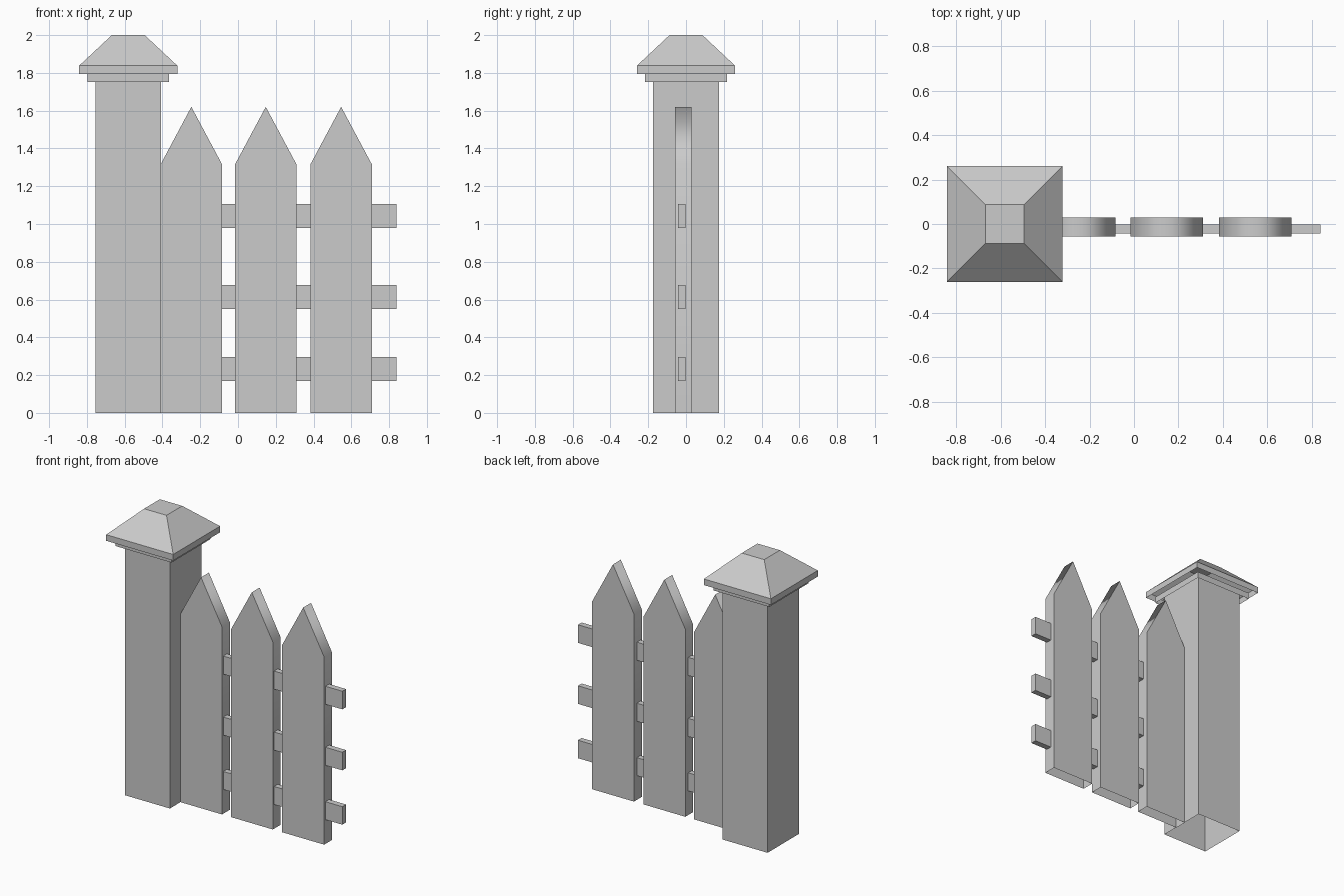
import bpy, bmesh

if "Cube" in bpy.data.objects:
    bpy.data.objects.remove(bpy.data.objects["Cube"])


def finish(name, bm):
    mesh = bpy.data.meshes.new(name)
    bm.to_mesh(mesh)
    bm.free()
    obj = bpy.data.objects.new(name, mesh)
    bpy.context.collection.objects.link(obj)
    return obj


def square_loft(name, levels, cx, close_top=False):
    """Square rings (half size, z) joined by walls; underside stays open."""
    bm = bmesh.new()
    rings = [[bm.verts.new((cx + sx * h, sy * h, z))
              for sx, sy in ((-1, -1), (1, -1), (1, 1), (-1, 1))]
             for h, z in levels]
    for a, b in zip(rings, rings[1:]):
        for i in range(4):
            j = (i + 1) % 4
            bm.faces.new((a[i], a[j], b[j], b[i]))
    if close_top:
        bm.faces.new(rings[-1])
    return finish(name, bm)


def picket(name, cx, half=0.163, shoulder=1.315, tip=1.62, y0=-0.057, y1=0.03):
    """Pointed board with an open foot and softly shaded edge strip."""
    outline = [(half, 0), (half, shoulder), (0, tip), (-half, shoulder), (-half, 0)]
    bm = bmesh.new()
    front = [bm.verts.new((cx + x, y0, z)) for x, z in outline]
    back = [bm.verts.new((cx + x, y1, z)) for x, z in outline]
    bm.faces.new(front[::-1])
    bm.faces.new(back)
    for i in range(4):
        bm.faces.new((front[i], front[i + 1], back[i + 1], back[i])).smooth = True
    bmesh.ops.recalc_face_normals(bm, faces=bm.faces)
    # Keep the board's front and back outlines crisp
    for e in bm.edges:
        if abs(e.verts[0].co.y - e.verts[1].co.y) < 1e-5:
            e.smooth = False
    return finish(name, bm)


def box(name, lo, hi):
    bm = bmesh.new()
    bmesh.ops.create_cube(bm, size=1)
    for v in bm.verts:
        v.co = [a + (c + 0.5) * (b - a) for a, b, c in zip(lo, hi, v.co)]
    return finish(name, bm)


# Post with collar and pyramid cap
POST_X = -0.581
square_loft("post", [(0.174, 0), (0.174, 1.795)], POST_X)
square_loft("post_collar", [(0.217, 1.753), (0.217, 1.797)], POST_X)
square_loft("post_cap", [(0.26, 1.795), (0.26, 1.838), (0.087, 2.0)], POST_X, True)

# Pointed pickets
for i, x in enumerate((-0.247, 0.147, 0.546)):
    picket(f"picket_{i + 1}", x)

# Horizontal rails
for i, (z0, z1) in enumerate(((0.17, 0.296), (0.551, 0.678), (0.979, 1.106))):
    box(f"rail_{i + 1}", (-0.42, -0.043, z0), (0.84, -0.002, z1))
